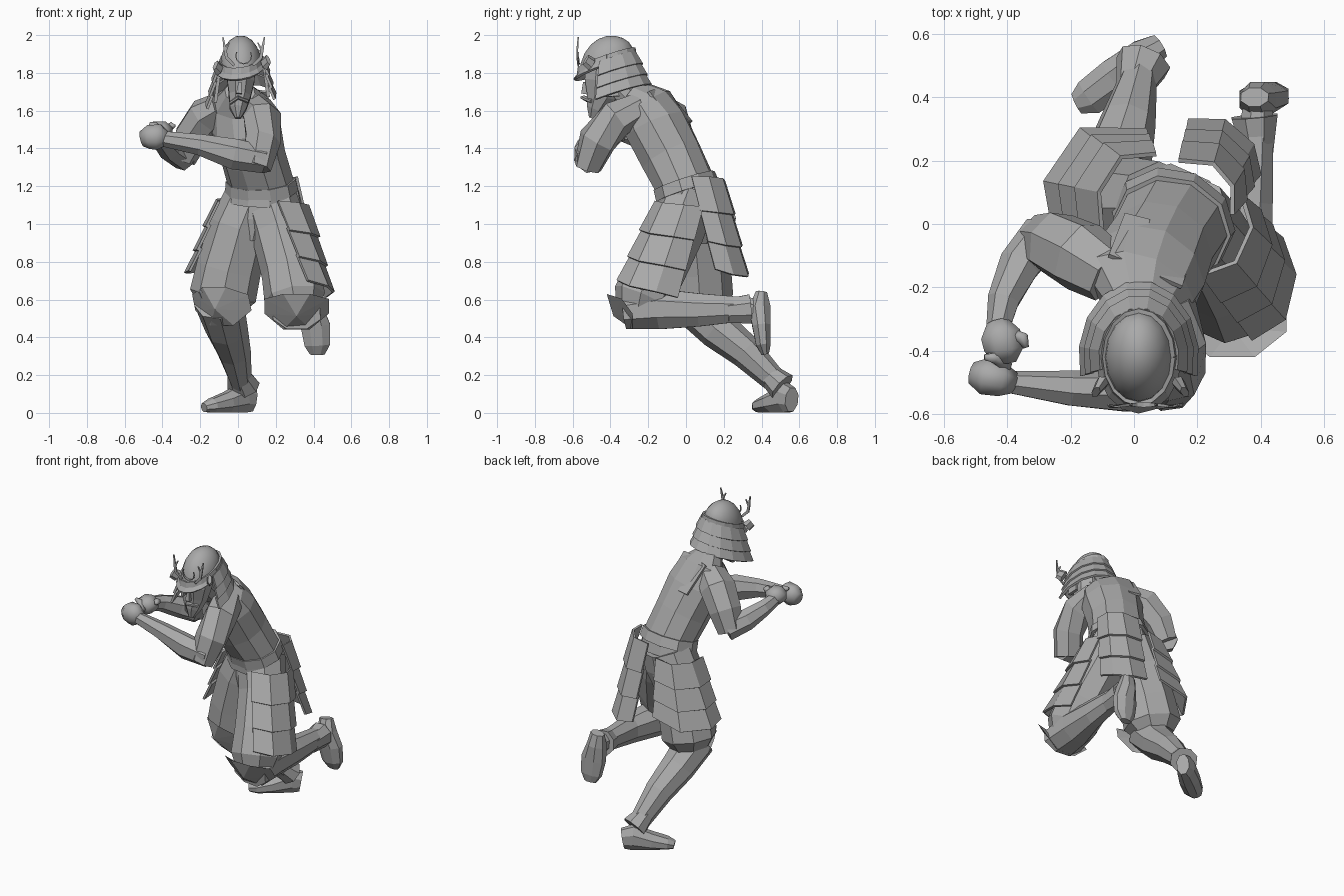
import bpy, bmesh, math
from mathutils import Vector

cube = bpy.data.objects.get("Cube")
if cube:
    bpy.data.objects.remove(cube, do_unlink=True)

grey = bpy.data.materials.new("plain grey")
grey.use_nodes = True
grey.diffuse_color = (0.4, 0.4, 0.4, 1)
grey.node_tree.nodes["Principled BSDF"].inputs["Base Color"].default_value = grey.diffuse_color

FACING = Vector((-0.4, -0.9, 0))
FRONT = Vector((0, -1, 0))
UP = Vector((0, 0, 1))


def finish(name, bm, smooth=False):
    bmesh.ops.recalc_face_normals(bm, faces=bm.faces)
    mesh = bpy.data.meshes.new(name)
    bm.to_mesh(mesh)
    bm.free()
    mesh.materials.append(grey)
    obj = bpy.data.objects.new(name, mesh)
    bpy.context.collection.objects.link(obj)
    for poly in mesh.polygons:
        poly.use_smooth = smooth
    return obj


def loft(name, rings, ref=FACING, sides=8, smooth=False):
    """Closed tube through rings of (x, y, z, half width, half depth)."""
    bm = bmesh.new()
    centres = [Vector(ring[:3]) for ring in rings]
    loops = []
    for i, ring in enumerate(rings):
        along = (centres[min(i + 1, len(rings) - 1)] - centres[max(i - 1, 0)]).normalized()
        side = ref.cross(along).normalized()
        depth = along.cross(side)
        loop = []
        for k in range(sides):
            angle = math.tau * (k + 0.5) / sides
            offset = side * ring[3] * math.cos(angle) + depth * ring[4] * math.sin(angle)
            loop.append(bm.verts.new(centres[i] + offset * 1.05))
        loops.append(loop)
    for low, high in zip(loops, loops[1:]):
        for k in range(sides):
            n = (k + 1) % sides
            bm.faces.new((low[k], low[n], high[n], high[k]))
    bm.faces.new(loops[0])
    bm.faces.new(loops[-1])
    return finish(name, bm, smooth)


def panel(name, top, bottom, rows=3, flare=0.016, thickness=0.014):
    """Overlapping rows of armour plates between two polylines running anticlockwise."""
    bm = bmesh.new()
    top, bottom = [[Vector(p) for p in line] for line in (top, bottom)]
    last = len(top) - 1
    for row in range(rows):
        lines = []
        for part, push in ((row / rows, 0), ((row + 1.1) / rows, flare)):
            points = [a.lerp(b, min(part, 1)) for a, b in zip(top, bottom)]
            line = []
            for k, point in enumerate(points):
                out = (points[min(k + 1, last)] - points[max(k - 1, 0)]).cross(UP).normalized()
                line.append(bm.verts.new(point + out * push))
            lines.append(line)
        for k in range(last):
            bm.faces.new((lines[0][k], lines[0][k + 1], lines[1][k + 1], lines[1][k]))
    obj = finish(name, bm)
    solid = obj.modifiers.new("thickness", "SOLIDIFY")
    solid.thickness = thickness
    solid.offset = 0
    return obj


def head_arc(radius_x, radius_y, height, start, end, count):
    """Points around the tilted helmet; the back is at a quarter turn."""
    points = []
    for k in range(count + 1):
        angle = math.radians(start + (end - start) * k / count)
        x, y = radius_x * math.cos(angle), radius_y * math.sin(angle)
        points.append((0.015 + x, y - 0.42, height + 0.36 * y + 0.15 * x))
    return points


def knee_guard(name, centre, normal, width, height):
    """Shallow plate whose sides wrap back around the knee."""
    bm = bmesh.new()
    normal = Vector(normal).normalized()
    side = UP.cross(normal).normalized()
    rise = normal.cross(side)
    centre = Vector(centre)
    rim = []
    for k in range(8):
        angle = math.tau * (k + 0.5) / 8
        wrap = normal * 0.07 * math.cos(angle) ** 2
        rim.append(bm.verts.new(centre + side * width * math.cos(angle) + rise * height * math.sin(angle) - wrap))
    tip, back = (bm.verts.new(centre + normal * d) for d in (0.03, -0.04))
    for k in range(8):
        for peak in (tip, back):
            bm.faces.new((rim[k], rim[(k + 1) % 8], peak))
    return finish(name, bm)


# Torso, belt and neck
loft("torso", [(.12, .01, 1.12, .18, .16), (.12, -.01, 1.22, .17, .15), (.08, -.08, 1.36, .165, .16),
               (.04, -.16, 1.52, .18, .16), (.02, -.2, 1.63, .17, .12), (.01, -.29, 1.7, .08, .07)], sides=10)
loft("belt", [(.125, .01, 1.17, .19, .165), (.12, -.01, 1.23, .18, .16)], sides=10)
loft("neck", [(.01, -.28, 1.64, .06, .06), (.01, -.4, 1.76, .05, .06)])

# Wide trousers
loft("trouser_seat", [(.12, .03, 1.14, .17, .15), (.1, .03, 1.02, .15, .14), (.08, .03, .91, .11, .11)])
loft("right_trouser", [(.08, .05, 1.15, .14, .14), (.01, .05, .98, .155, .15), (-.05, .07, .76, .165, .16),
                       (-.08, .08, .62, .17, .16), (-.09, .08, .56, .12, .12)])
loft("left_trouser", [(.16, .02, 1.15, .14, .14), (.22, -.05, .96, .145, .14), (.28, -.16, .75, .15, .15),
                      (.3, -.23, .61, .155, .15), (.31, -.25, .54, .12, .12)])

# Shins, cuffs and shoes
loft("right_shin", [(-.1, .03, .58, .13, .11), (-.06, .17, .44, .11, .1), (-.02, .32, .32, .085, .085),
                    (.02, .49, .15, .05, .06)])
loft("right_cuff", [(.0, .43, .21, .055, .055), (.03, .51, .14, .085, .075)])
loft("right_shoe", [(.08, .56, .07, .04, .065), (.03, .53, .08, .055, .08), (-.06, .46, .055, .065, .055),
                    (-.14, .4, .038, .06, .038), (-.18, .38, .028, .035, .024)], UP)
loft("left_shin", [(.31, -.32, .53, .13, .09), (.33, -.14, .55, .11, .11), (.37, .07, .545, .07, .09),
                   (.39, .36, .55, .05, .06)], UP)
loft("left_cuff", [(.39, .22, .54, .05, .065), (.38, .34, .55, .075, .08)], UP)
loft("left_shoe", [(.38, .4, .64, .045, .03), (.39, .39, .56, .06, .06), (.41, .4, .46, .08, .05),
                   (.42, .41, .36, .07, .04), (.42, .42, .31, .04, .02)], FRONT)
knee_guard("right_knee_guard", (-.11, -.06, .56), (-.4, -.8, -.4), .18, .12)
knee_guard("left_knee_guard", (.31, -.36, .53), (0, -.8, -.58), .185, .125)

# Hanging skirt armour
panel("right_skirt_armour", [(.07, .22, 1.16), (-.04, .21, 1.14), (-.11, .1, 1.13), (-.1, -.03, 1.12)],
      [(.04, .28, .8), (-.16, .285, .75), (-.265, .13, .74), (-.24, .0, .75)])
panel("left_skirt_armour", [(.21, -.16, 1.12), (.32, -.12, 1.11), (.37, -.01, 1.1), (.34, .09, 1.09)],
      [(.36, -.35, .7), (.46, -.29, .67), (.49, -.16, .64), (.45, -.05, .61)])
panel("rear_skirt_armour", [(.31, .03, 1.25), (.31, .12, 1.25), (.25, .19, 1.24), (.14, .2, 1.23)],
      [(.38, .15, .76), (.36, .24, .73), (.28, .31, .72), (.17, .31, .74)])

# Arms
loft("left_upper_arm", [(.1, -.24, 1.61, .08, .09), (.13, -.37, 1.56, .095, .1), (.13, -.47, 1.44, .09, .1),
                        (.09, -.52, 1.3, .085, .07)], sides=7)
loft("left_forearm", [(.14, -.51, 1.34, .07, .07), (-.02, -.53, 1.37, .065, .08), (-.2, -.52, 1.42, .055, .055),
                      (-.39, -.5, 1.45, .035, .04)], UP, 7)
loft("right_upper_arm", [(-.08, -.16, 1.62, .08, .09), (-.17, -.1, 1.57, .1, .11), (-.25, -.06, 1.46, .09, .1),
                         (-.3, -.05, 1.34, .07, .08)], sides=7)
loft("right_forearm", [(-.28, -.03, 1.35, .07, .07), (-.36, -.13, 1.4, .065, .065), (-.41, -.24, 1.45, .05, .05),
                       (-.43, -.34, 1.48, .035, .04)], UP, 7)

# Clenched hands with thumbs
loft("left_hand", [(-.38, -.5, 1.45, .035, .04), (-.42, -.49, 1.46, .055, .07), (-.47, -.48, 1.46, .06, .065),
                   (-.51, -.47, 1.45, .035, .04)], UP, 8, True)
loft("left_thumb", [(-.4, -.45, 1.48, .02, .02), (-.44, -.42, 1.52, .02, .02), (-.47, -.42, 1.53, .01, .01)], UP, 6, True)
loft("right_hand", [(-.43, -.31, 1.48, .035, .04), (-.42, -.35, 1.49, .065, .055), (-.41, -.39, 1.49, .065, .055),
                    (-.41, -.43, 1.48, .04, .04)], UP, 8, True)
loft("right_thumb", [(-.38, -.35, 1.5, .02, .02), (-.35, -.36, 1.52, .02, .02), (-.34, -.39, 1.52, .01, .01)], UP, 6, True)

# Face
loft("head", [(0, -.5, 1.56, .015, .015), (0, -.48, 1.61, .045, .05), (.01, -.45, 1.68, .06, .08),
              (.015, -.44, 1.76, .075, .1), (.015, -.43, 1.86, .08, .1)], FRONT)
loft("nose", [(.005, -.54, 1.69, .02, .02), (.01, -.53, 1.75, .01, .02)], FRONT, 4)
loft("moustache", [(-.04, -.5, 1.64, .01, .01), (0, -.54, 1.67, .02, .01), (.05, -.5, 1.65, .01, .01)], UP, 6)

# Helmet bowl, brim and neck guard
bm = bmesh.new()
bmesh.ops.create_uvsphere(bm, u_segments=16, v_segments=10, radius=1)
bmesh.ops.bisect_plane(bm, geom=bm.verts[:] + bm.edges[:] + bm.faces[:], plane_co=(0, 0, -.01),
                       plane_no=UP, clear_inner=True)
for v in bm.verts:
    x, y, z = v.co.x * .108, v.co.y * .145, v.co.z
    v.co = (.015 + x, y - .42, 1.845 + .36 * y * (1 - z * .5) + z * .15)
finish("helmet_bowl", bm, True)
panel("helmet_band", head_arc(.108, .146, 1.88, 0, 360, 16), head_arc(.115, .152, 1.84, 0, 360, 16), 1, 0)
panel("helmet_brim", head_arc(.112, .145, 1.85, 180, 360, 8), head_arc(.13, .172, 1.825, 180, 360, 8), 1, 0)
panel("neck_guard", head_arc(.12, .15, 1.855, -15, 195, 9), head_arc(.172, .225, 1.655, -15, 195, 9), 3, .012)
for side, label in ((-1, "right"), (1, "left")):
    x = .02 + side * .12
    z = 1.83 + side * .015
    loft(label + "_helmet_wing", [(x, -.5, z, .02, .035), (x + side * .02, -.53, z + .025, .012, .03)], UP, 6)
    # Cheek plates under the neck guard
    loft(label + "_cheek_flap", [(x, -.4, z - .02, .012, .04), (x + side * .02, -.39, z - .17, .012, .05)], FRONT, 4)
    # Antler crest
    x = .03 + side * .05
    loft(label + "_antler", [(x, -.57, 1.84, .01, .006), (x + side * .04, -.575, 1.88, .012, .006),
                             (x + side * .05, -.575, 1.93, .01, .006), (x + side * .06, -.57, 1.99, .004, .004)], FRONT, 4)
    loft(label + "_antler_prong", [(x + side * .045, -.575, 1.92, .008, .005),
                                   (x + side * .025, -.575, 1.96, .004, .004)], FRONT, 4)
crescent = []
for k in range(9):
    a = math.pi * (1 + (k - 1) / 6)
    crescent.append((.03 + .042 * math.cos(a), -.57, 1.89 + .042 * math.sin(a), .004, .011 - .002 * abs(k - 4)))
loft("crescent_crest", crescent, FRONT, 4)

# Shoulder straps across the back
panel("right_strap", [(-.08, -.1, 1.7), (0, -.13, 1.71)], [(-.03, .03, 1.54), (.05, .01, 1.54)], 2, 0)
panel("left_strap", [(.08, -.17, 1.71), (.15, -.2, 1.7)], [(.13, -.03, 1.53), (.19, -.07, 1.53)], 2, 0)
